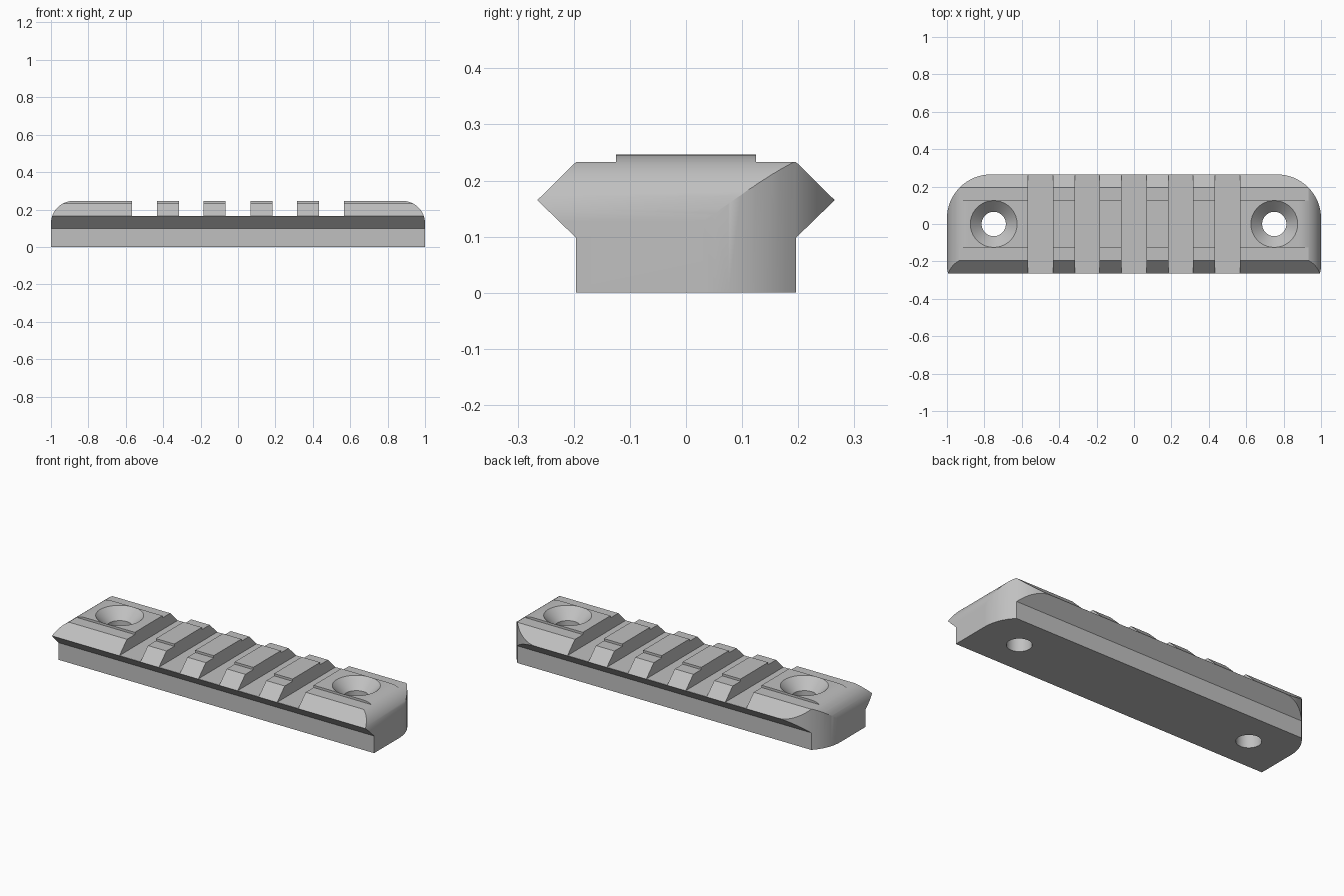
import bpy, bmesh
from math import sin, cos, pi, radians
from mathutils import Vector

cube = bpy.data.objects.get("Cube")
if cube:
    bpy.data.objects.remove(cube, do_unlink=True)

TOP = 0.246          # height of the raised centre strip
FILLET = 0.12        # rounding of the upper end edges
CORNER = 0.235       # plan rounding of the two back corners
HALF_WIDTH = 0.265
SLOT_FLOOR = 0.166

grey = bpy.data.materials.new("metal grey")
grey.use_nodes = True
colour = (0.53, 0.53, 0.53, 1)
grey.diffuse_color = colour
grey.node_tree.nodes["Principled BSDF"].inputs["Base Color"].default_value = colour


def finish(name, bm):
    bmesh.ops.recalc_face_normals(bm, faces=bm.faces)
    mesh = bpy.data.meshes.new(name)
    bm.to_mesh(mesh)
    bm.free()
    mesh.materials.append(grey)
    obj = bpy.data.objects.new(name, mesh)
    bpy.context.collection.objects.link(obj)
    return obj


def prism(name, points, sweep):
    """Extrude a closed outline along the sweep vector."""
    bm = bmesh.new()
    face = bm.faces.new([bm.verts.new(p) for p in points])
    moved = bmesh.ops.extrude_face_region(bm, geom=[face])["geom"]
    verts = [g for g in moved if isinstance(g, bmesh.types.BMVert)]
    bmesh.ops.translate(bm, verts=verts, vec=Vector(sweep))
    return finish(name, bm)


def lathe(name, x, rings, steps=64):
    """Closed solid of revolution about a vertical axis at x."""
    bm = bmesh.new()
    loops = [[bm.verts.new((x + r * cos(2 * pi * i / steps), r * sin(2 * pi * i / steps), z))
              for i in range(steps)] for r, z in rings]
    for low, high in zip(loops, loops[1:]):
        for i in range(steps):
            j = (i + 1) % steps
            bm.faces.new((low[i], low[j], high[j], high[i]))
    bm.faces.new(loops[0])
    bm.faces.new(loops[-1])
    return finish(name, bm)


def carve(target, tool, operation):
    mod = target.modifiers.new("carve", "BOOLEAN")
    mod.operation, mod.solver, mod.object = operation, "EXACT", tool
    bpy.context.view_layer.objects.active = target
    bpy.ops.object.modifier_apply(modifier=mod.name)
    bpy.data.objects.remove(tool, do_unlink=True)


# Dovetail cross-section, swept along the length
half = [(0.196, 0), (0.196, 0.098), (HALF_WIDTH, 0.165), (0.196, 0.233), (0.125, 0.233), (0.125, 0.3)]
section = half + [(-y, z) for y, z in reversed(half)]
rail = prism("accessory_rail", [(-1.1, y, z) for y, z in section], (2.2, 0, 0))

# Side outline: rounded ends and five cross slots
arc = [i * pi / 2 / 16 for i in range(17)]
end = [(1 - FILLET + FILLET * sin(a), TOP - FILLET + FILLET * cos(a)) for a in arc]
outline = [(-1, -0.1)] + [(-x, z) for x, z in reversed(end)]
for i in range(-2, 3):
    a, b = i * 0.25 - 0.0665, i * 0.25 + 0.0665
    outline += [(a, TOP), (a, SLOT_FLOOR), (b, SLOT_FLOOR), (b, TOP)]
outline += end + [(1, -0.1)]
carve(rail, prism("side_outline", [(x, -0.4, z) for x, z in outline], (0, 0.8, 0)), "INTERSECT")

# Rounded back corners
cy = HALF_WIDTH - CORNER
for side in (-1, 1):
    curve = [(1 - CORNER + CORNER * cos(a), cy + CORNER * sin(a)) for a in arc]
    waste = curve + [(1 - CORNER, 0.4), (1.1, 0.4), (1.1, cy)]
    carve(rail, prism("corner_cutter", [(side * x, y, -0.1) for x, y in waste], (0, 0, 0.5)), "DIFFERENCE")

# Countersunk screw holes
for x in (-0.75, 0.75):
    rings = [(0.065, -0.1), (0.065, TOP - 0.06), (0.125, TOP), (0.145, TOP + 0.02)]
    carve(rail, lathe("hole_cutter", x, rings), "DIFFERENCE")

# Smooth curves, crisp edges
bpy.ops.object.select_all(action="DESELECT")
rail.select_set(True)
bpy.context.view_layer.objects.active = rail
bpy.ops.object.shade_smooth_by_angle(angle=radians(25))
weighted = rail.modifiers.new("even shading", "WEIGHTED_NORMAL")
weighted.keep_sharp = True
